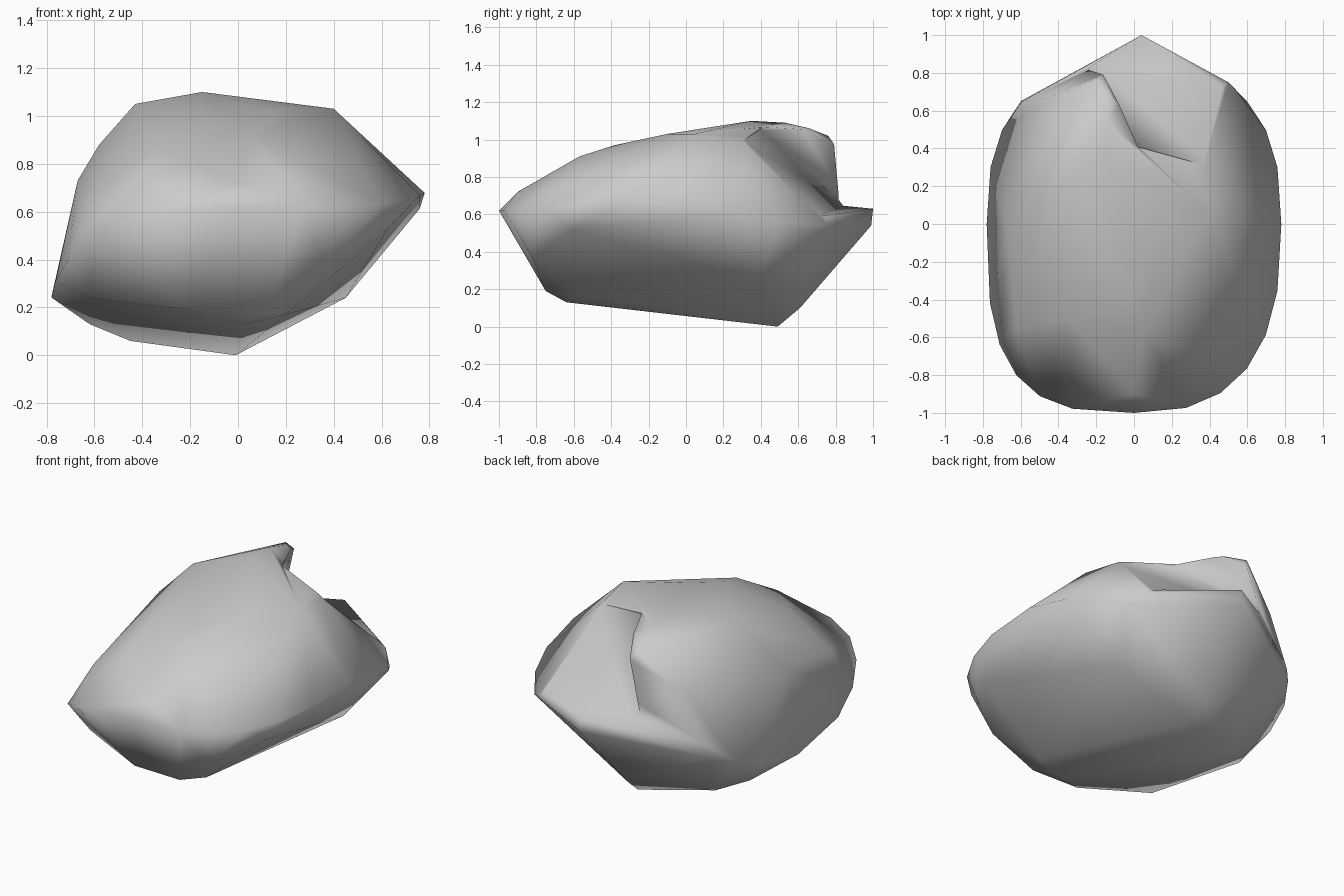
import bpy, bmesh
from math import sin, cos, pi, radians, copysign

if "Cube" in bpy.data.objects:
    bpy.data.objects.remove(bpy.data.objects["Cube"])


def hull(name, pts):
    """Closed stone lump wrapped round a set of corner points."""
    bm = bmesh.new()
    for p in pts:
        bm.verts.new(p)
    res = bmesh.ops.convex_hull(bm, input=bm.verts)
    junk = {g for g in res["geom_interior"] + res["geom_unused"]
            if isinstance(g, bmesh.types.BMVert)}
    bmesh.ops.delete(bm, geom=list(junk), context='VERTS')
    bmesh.ops.recalc_face_normals(bm, faces=bm.faces)
    me = bpy.data.meshes.new(name)
    bm.to_mesh(me)
    bm.free()
    ob = bpy.data.objects.new(name, me)
    bpy.context.collection.objects.link(ob)
    return ob


def power(v, n):
    return copysign(abs(v) ** (2 / n), v)


# Widest rim: a squarish oval, low on the left and high on the right
rim = []
for i in range(24):
    a = 2 * pi * i / 24
    n = 3.1 if 12 < i < 18 else 2.6
    x = 0.78 * power(cos(a), n)
    y = power(sin(a), n)
    if y < 0:
        z = 0.46 + 0.28 * x * (1 - 0.9 * y * y) + 0.16 * y * y
    else:
        y *= 0.85
        z = 0.46 + 0.28 * x + (-0.2 if x > 0 else 0.2) * y
    if y < 0.7:
        rim.append((x, y, z))

# Upper surface, rising to a tip at the back
crown = [(0, -0.9, 0.72), (0.05, -0.57, 0.91), (0, -0.38, 0.97),
         (0.15, -0.1, 1.03), (0.4, 0.05, 1.03), (0.37, 0.3, 1.0),
         (-0.15, 0.35, 1.1), (-0.43, 0.17, 1.05), (-0.58, 0.05, 0.88),
         (-0.67, -0.05, 0.73), (-0.62, -0.55, 0.64), (-0.35, -0.5, 0.86),
         (-0.15, 0.53, 1.09), (-0.12, 0.66, 1.06), (-0.2, 0.76, 1.02),
         (-0.14, 0.81, 0.95), (-0.45, 0.67, 0.8), (-0.59, 0.65, 0.5)]

# Rear point and underside
belly = [(0.04, 1, 0.63), (0.04, 0.99, 0.54), (0.5, 0.75, 0.55),
         (0, 0.84, 0.42), (-0.02, 0.61, 0.1), (-0.01, 0.49, 0),
         (-0.45, 0.35, 0.06), (-0.62, 0.25, 0.13), (0.45, 0.4, 0.24),
         (0.03, -0.64, 0.13), (0.2, -0.6, 0.17), (0.12, -0.75, 0.19),
         (-0.2, -0.74, 0.19), (-0.62, -0.58, 0.24), (0.36, -0.82, 0.37),
         (0.62, -0.6, 0.52)]

rock = hull("rock", rim + crown + belly)

# Chip knocked out behind the tip, leaving it overhanging
chip = [(-0.14, 0.77, 0.86), (0.02, 0.4, 1.05), (0.42, 0.3, 0.99),
        (0.62, 0.7, 0.58), (0.04, 1.0, 0.63), (-0.27, 0.85, 0.65)]
chip += [(x + 0.02, y + 0.24, z + 0.5) for x, y, z in chip]
cutter = hull("chip_cutter", chip)
cutter.hide_render = True

mod = rock.modifiers.new("chip", 'BOOLEAN')
mod.operation = 'DIFFERENCE'
mod.solver = 'EXACT'
mod.object = cutter
bpy.context.view_layer.objects.active = rock
rock.select_set(True)
bpy.ops.object.modifier_apply(modifier=mod.name)
bpy.data.objects.remove(cutter)

bpy.ops.object.shade_smooth_by_angle(angle=radians(100))
